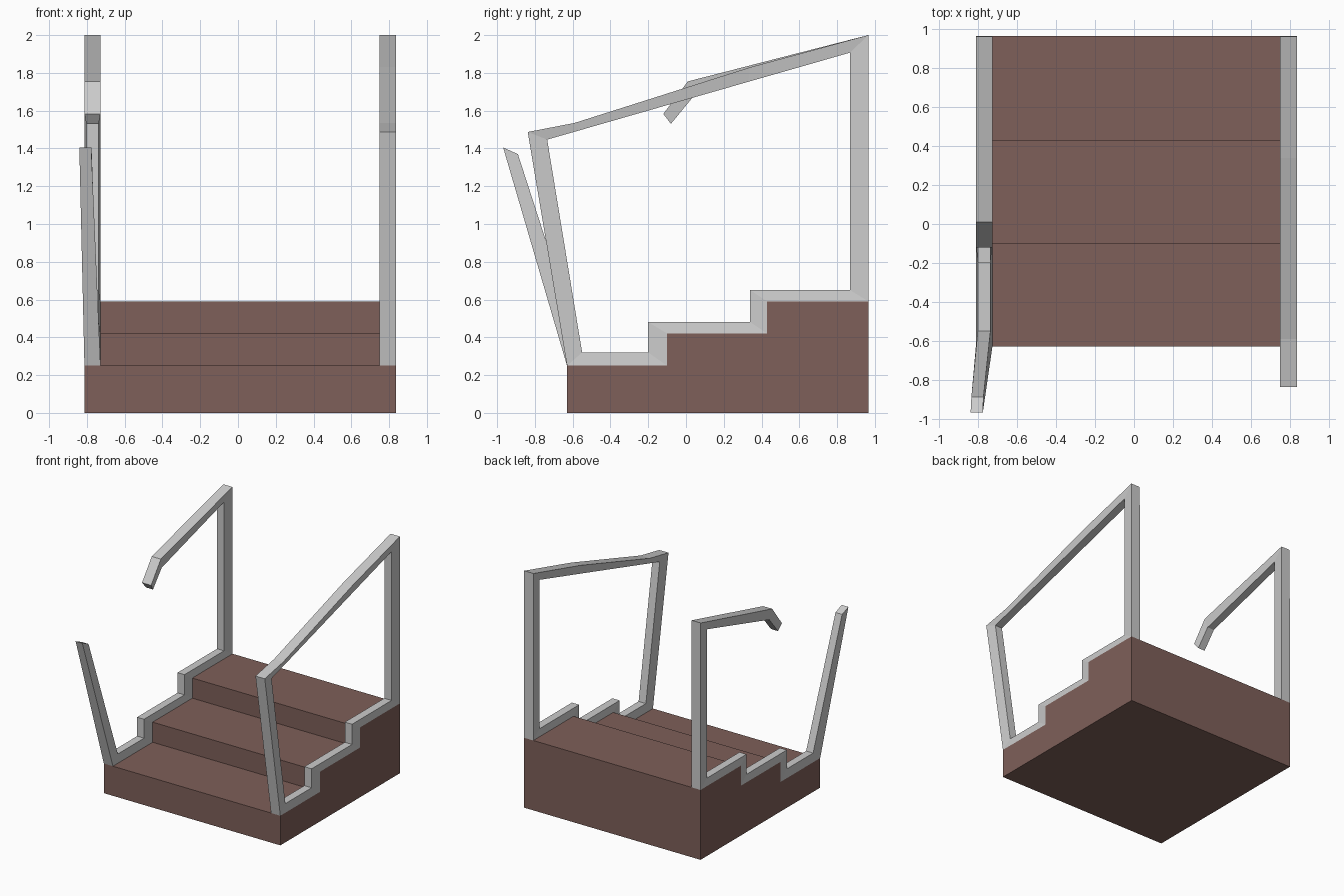
import bpy, bmesh

if "Cube" in bpy.data.objects:
    bpy.data.objects.remove(bpy.data.objects["Cube"])


def make_object(name, verts, faces, material=None):
    mesh = bpy.data.meshes.new(name)
    mesh.from_pydata(verts, [], faces)
    bm = bmesh.new()
    bm.from_mesh(mesh)
    bmesh.ops.recalc_face_normals(bm, faces=bm.faces)
    bm.to_mesh(mesh)
    bm.free()
    if material:
        mesh.materials.append(material)
    obj = bpy.data.objects.new(name, mesh)
    bpy.context.collection.objects.link(obj)
    return obj


def extrude_profile(name, profile, x0, x1, material):
    n = len(profile)
    verts = [(x, y, z) for x in (x0, x1) for y, z in profile]
    faces = [tuple(range(n)), tuple(range(n, 2 * n))]
    faces += [(i, (i + 1) % n, (i + 1) % n + n, i + n) for i in range(n)]
    return make_object(name, verts, faces, material)


def rail(name, stations, closed):
    """Four-sided bar through stations of (outer yz, inner yz, outer x pair, inner x pair)."""
    verts, faces = [], []
    for o, i, (oa, ob), (ia, ib) in stations:
        verts += [(oa, *o), (ob, *o), (ib, *i), (ia, *i)]
    n = len(stations)
    for s in range(n if closed else n - 1):
        a, b = 4 * s, 4 * ((s + 1) % n)
        for k in range(4):
            m = (k + 1) % 4
            faces.append((a + k, a + m, b + m, b + k))
    if not closed:
        faces += [(0, 1, 2, 3), tuple(range(4 * n - 4, 4 * n))]
    return make_object(name, verts, faces)


# stepped block
brown = bpy.data.materials.new("brown")
brown.diffuse_color = (0.21, 0.115, 0.10, 1)
brown.use_nodes = True
brown.node_tree.nodes["Principled BSDF"].inputs["Base Color"].default_value = brown.diffuse_color
steps = [(-.63, 0), (-.63, .25), (-.10, .25), (-.10, .42),
         (.43, .42), (.43, .59), (.967, .59), (.967, 0)]
extrude_profile("steps", steps, -.813, .837, brown)

# rail path shared by both sides: along the steps and up the back post
shared = [((-.63, .25), (-.55, .32)), ((-.10, .25), (-.20, .32)),
          ((-.10, .42), (-.20, .48)), ((.43, .42), (.34, .48)),
          ((.43, .59), (.34, .65)), ((.967, .59), (.868, .65)),
          ((.965, 2.0), (.868, 1.907))]

# right handrail: closed loop, slightly narrower on the inside
right_top = [((.34, 1.83), (.33, 1.753)), ((-.59, 1.535), (-.56, 1.497)),
             ((-.838, 1.487), (-.735, 1.447))]
rail("right_handrail",
     [(o, i, (.75, .837), (.76, .828)) for o, i in shared + right_top], True)

# left handrail: broken, with a leaning front post and a bent-down top end
wide, narrow = (-.813, -.728), (-.803, -.738)
left = [((-.968, 1.405), (-.89, 1.37), (-.84, -.777), (-.836, -.774))]
left += [(o, i, wide, narrow) for o, i in shared]
left += [((.01, 1.755), (.035, 1.67), wide, narrow),
         ((-.12, 1.583), (-.08, 1.53), wide, narrow)]
rail("left_handrail", left, False)
